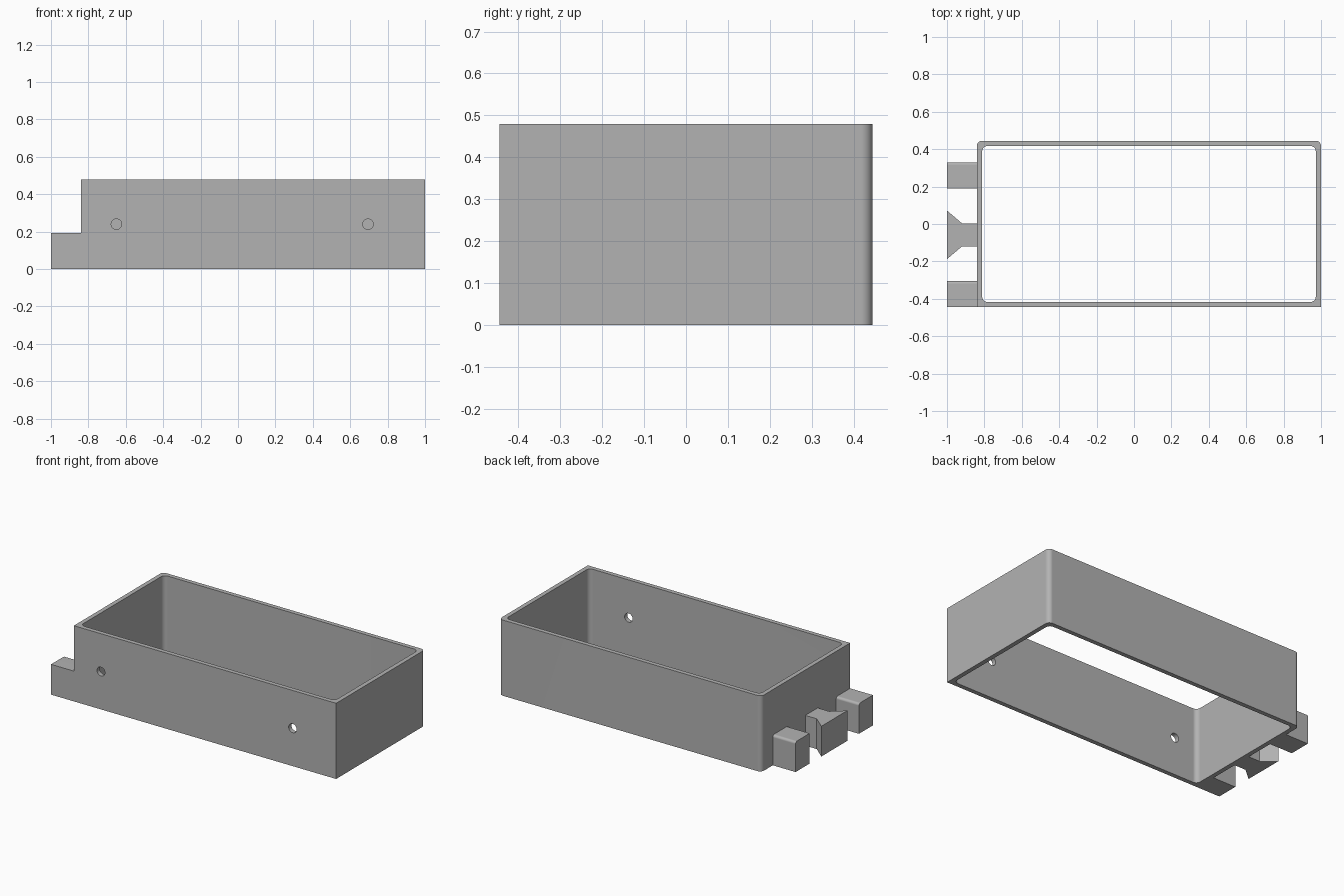
import bpy
import bmesh
import math
from mathutils import Vector

cube = bpy.data.objects.get("Cube")
if cube:
    bpy.data.objects.remove(cube, do_unlink=True)

LEFT, RIGHT, HALF_Y = -0.84, 1.0, 0.445
HEIGHT, WALL, ROUND = 0.48, 0.028, 0.028
LUG_HEIGHT = 0.192

grey = bpy.data.materials.new("plain grey")
colour = (0.45, 0.45, 0.45, 1)
grey.diffuse_color = colour
grey.use_nodes = True
grey.node_tree.nodes["Principled BSDF"].inputs["Base Color"].default_value = colour


def prism(name, outline, z0, z1):
    """Extrude a counter-clockwise outline upward into a closed solid."""
    bm = bmesh.new()
    face = bm.faces.new([bm.verts.new((x, y, z0)) for x, y in outline])
    top = bmesh.ops.extrude_face_region(bm, geom=[face])
    verts = [v for v in top["geom"] if isinstance(v, bmesh.types.BMVert)]
    bmesh.ops.translate(bm, verts=verts, vec=(0, 0, z1 - z0))
    bmesh.ops.recalc_face_normals(bm, faces=bm.faces)
    mesh = bpy.data.meshes.new(name)
    bm.to_mesh(mesh)
    bm.free()
    obj = bpy.data.objects.new(name, mesh)
    bpy.context.collection.objects.link(obj)
    mesh.materials.append(grey)
    return obj


def rectangle(x0, x1, y0, y1, radii=(0, 0, 0, 0), steps=6):
    """Rectangle outline with a radius per corner, starting at (x1, y1)."""
    points = []
    signs = ((1, 1), (-1, 1), (-1, -1), (1, -1))
    for i, ((sx, sy), r) in enumerate(zip(signs, radii)):
        cx = (x1 if sx > 0 else x0) - sx * r
        cy = (y1 if sy > 0 else y0) - sy * r
        for k in range(steps + 1 if r else 1):
            a = math.pi / 2 * (i + k / steps)
            points.append((cx + r * math.cos(a), cy + r * math.sin(a)))
    return points


def activate(obj):
    bpy.ops.object.select_all(action="DESELECT")
    obj.select_set(True)
    bpy.context.view_layer.objects.active = obj


def cut(obj, cutter):
    mod = obj.modifiers.new("cut", "BOOLEAN")
    mod.operation = "DIFFERENCE"
    mod.solver = "EXACT"
    mod.object = cutter
    activate(obj)
    bpy.ops.object.modifier_apply(modifier=mod.name)
    bpy.data.objects.remove(cutter, do_unlink=True)


def smooth(obj):
    activate(obj)
    bpy.ops.object.shade_smooth_by_angle(angle=math.radians(30))
    mod = obj.modifiers.new("flat walls", "WEIGHTED_NORMAL")
    mod.keep_sharp = True


# Open frame: rounded back corners outside, all corners rounded inside
frame = prism("frame", rectangle(LEFT, RIGHT, -HALF_Y, HALF_Y, (ROUND, ROUND, 0, 0)), 0, HEIGHT)
opening = rectangle(LEFT + WALL, RIGHT - WALL, -HALF_Y + WALL, HALF_Y - WALL, (ROUND,) * 4)
cut(frame, prism("opening_cutter", opening, -0.1, HEIGHT + 0.1))

# Two round screw holes through the front wall
for x in (-0.65, 0.695):
    bpy.ops.mesh.primitive_cylinder_add(vertices=32, radius=0.028, depth=0.2,
                                        location=(x, -HALF_Y, HEIGHT / 2),
                                        rotation=(math.pi / 2, 0, 0))
    hole = bpy.context.object
    hole.data.materials.append(grey)
    cut(frame, hole)
smooth(frame)

# Square lugs on the right end, each with one softened top edge
for name, y0 in (("back_lug", 0.19), ("front_lug", -HALF_Y)):
    y1 = y0 + 0.14
    lug = prism(name, rectangle(-1, LEFT, y0, y1), 0, LUG_HEIGHT)
    bm = bmesh.new()
    bm.from_mesh(lug.data)
    edge = [e for e in bm.edges
            if all((Vector((0, y1, LUG_HEIGHT)) - Vector((0, *v.co.yz))).length < 0.001
                   for v in e.verts)]
    bmesh.ops.bevel(bm, geom=edge, offset=0.015, segments=4, profile=0.5, affect="EDGES")
    bm.to_mesh(lug.data)
    bm.free()
    smooth(lug)

# Flared dovetail lug between them
centre, neck, flare = -0.058, 0.062, 0.13
half = [(LEFT, neck), (-0.92, neck), (-1, flare)]
outline = [(x, centre + w) for x, w in half] + [(x, centre - w) for x, w in reversed(half)]
prism("dovetail_lug", outline, 0, LUG_HEIGHT)
